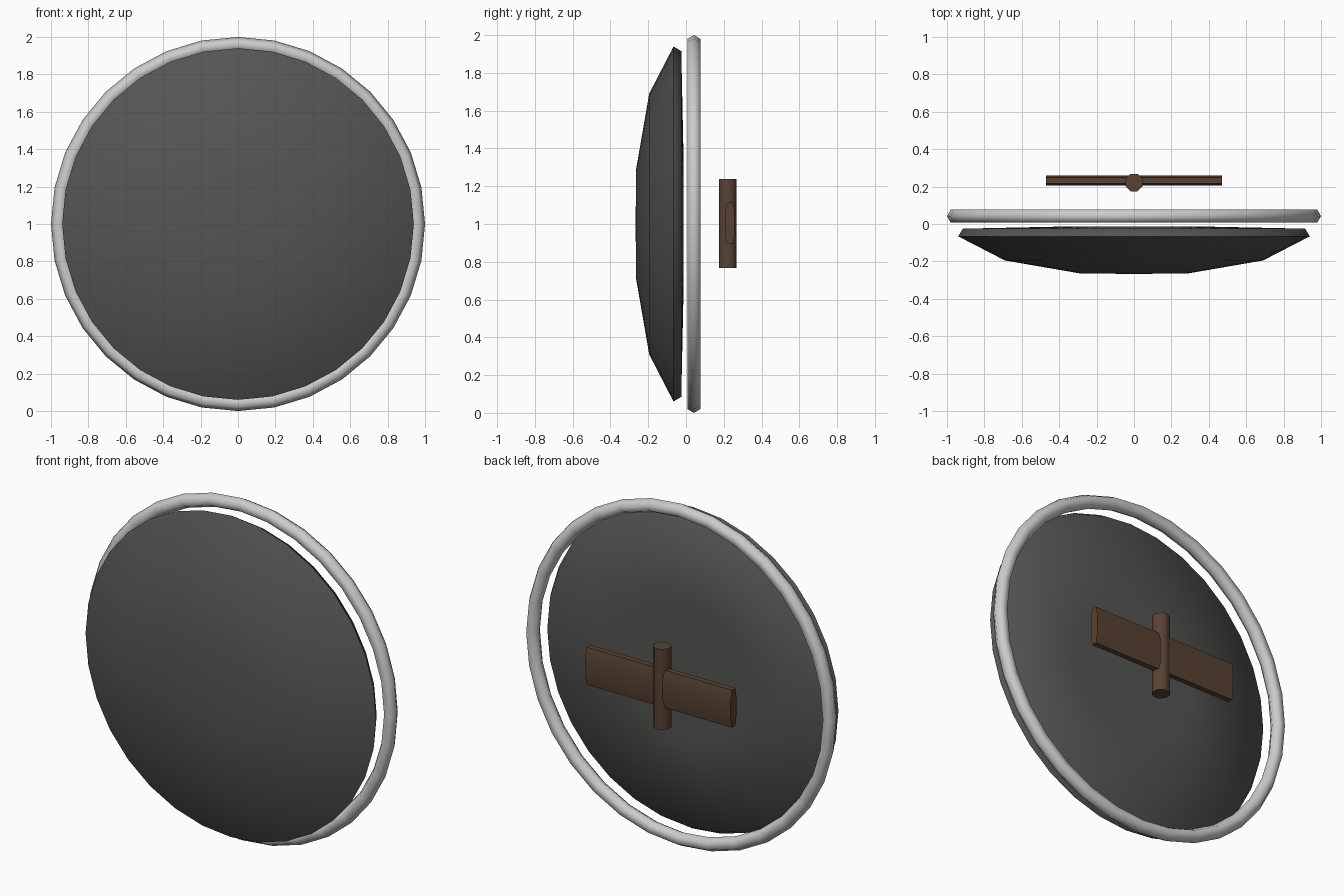
import bpy, bmesh, math
from mathutils import Vector

if "Cube" in bpy.data.objects:
    bpy.data.objects.remove(bpy.data.objects["Cube"])


def material(name, rgb):
    m = bpy.data.materials.new(name)
    m.diffuse_color = (*rgb, 1)
    m.use_nodes = True
    m.node_tree.nodes["Principled BSDF"].inputs["Base Color"].default_value = m.diffuse_color
    return m


dark = material("dark_grey", (0.09, 0.09, 0.088))
brown = material("brown", (0.10, 0.055, 0.033))


def finish(name, bm, angle, mat=None):
    bmesh.ops.recalc_face_normals(bm, faces=bm.faces)
    me = bpy.data.meshes.new(name)
    bm.to_mesh(me)
    bm.free()
    ob = bpy.data.objects.new(name, me)
    bpy.context.collection.objects.link(ob)
    if mat:
        me.materials.append(mat)
    bpy.ops.object.select_all(action='DESELECT')
    ob.select_set(True)
    bpy.context.view_layer.objects.active = ob
    bpy.ops.object.shade_smooth_by_angle(angle=math.radians(angle))
    return ob


def lathe(name, profile, angle, mat=None, closed=False, steps=32):
    """Spin (radius, y) points around the y axis through z = 1."""
    bm = bmesh.new()
    vs = [bm.verts.new((r, y, 1)) for r, y in profile]
    es = [bm.edges.new(p) for p in zip(vs, vs[1:])]
    if closed:
        es.append(bm.edges.new((vs[-1], vs[0])))
    bmesh.ops.spin(bm, geom=vs + es, cent=(0, 0, 1), axis=(0, 1, 0),
                   angle=math.tau, steps=steps)
    bmesh.ops.remove_doubles(bm, verts=bm.verts, dist=1e-4)
    return finish(name, bm, angle, mat)


def prism(name, points, offset, mat):
    """Extrude a flat outline along offset."""
    bm = bmesh.new()
    f = bm.faces.new([bm.verts.new(p) for p in points])
    new = bmesh.ops.extrude_face_region(bm, geom=[f], use_keep_orig=True)['geom']
    bmesh.ops.translate(bm, vec=Vector(offset),
                        verts=[g for g in new if isinstance(g, bmesh.types.BMVert)])
    return finish(name, bm, 50, mat)


# domed shield body with a nearly flat back
lathe("shield_body", [(0, -0.267), (0.29, -0.264), (0.69, -0.195), (0.94, -0.066),
                      (0.915, -0.025), (0.4, -0.014), (0, -0.014)], 60, dark)

# hexagonal-section rim behind the body
hexagon = [(0.96 + 0.04 * math.cos(a * math.pi / 3),
            0.042 + 0.04 * math.sin(a * math.pi / 3)) for a in range(6)]
lathe("shield_rim", hexagon, 65, closed=True)

# vertical grip, eight sided
octagon = [math.radians(22.5 + 45 * i) for i in range(8)]
prism("grip", [(0.05 * math.cos(a), 0.221 + 0.05 * math.sin(a), 0.768) for a in octagon],
      (0, 0, 0.47), brown)

# flattened arm bar crossing the grip
bar = [(0.026, 0.06), (0.016, 0.11), (-0.016, 0.11), (-0.026, 0.06),
       (-0.026, -0.06), (-0.016, -0.11), (0.016, -0.11), (0.026, -0.06)]
prism("arm_bar", [(-0.47, 0.232 + y, 1.005 + z) for y, z in bar], (0.94, 0, 0), brown)
